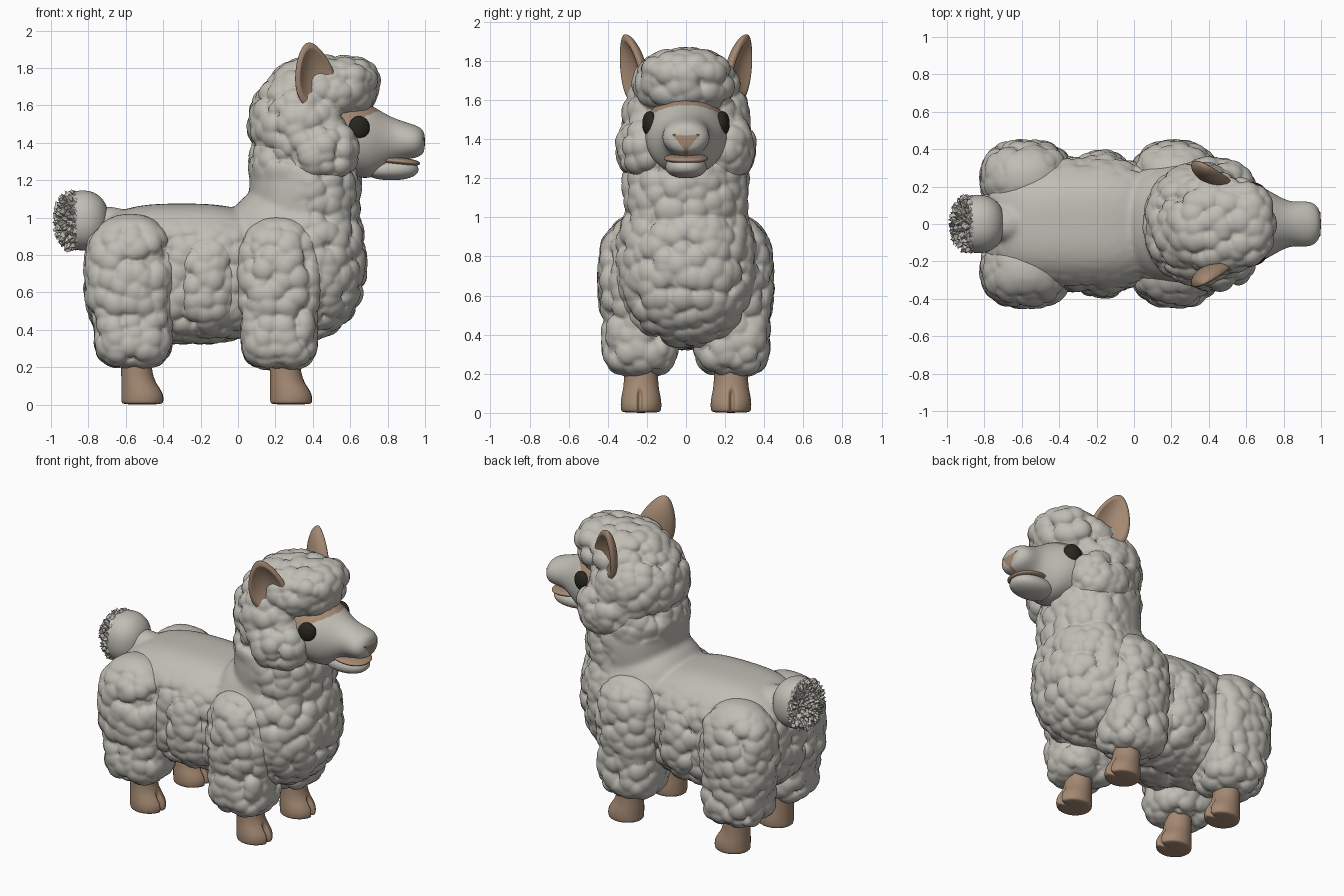
import bpy, bmesh, math, random
from mathutils import Vector, Matrix, Euler, noise

if "Cube" in bpy.data.objects:
    bpy.data.objects.remove(bpy.data.objects["Cube"])

random.seed(4)


def material(name, rgb):
    m = bpy.data.materials.new(name)
    m.diffuse_color = (*rgb, 1)
    m.use_nodes = True
    m.node_tree.nodes["Principled BSDF"].inputs["Base Color"].default_value = m.diffuse_color
    return m


WOOL = material("pale wool", (0.53, 0.51, 0.46))
TAN = material("tan skin", (0.37, 0.25, 0.17))
DARK = material("dark eye", (0.02, 0.019, 0.013))


def clamp(t):
    return max(0.0, min(1.0, t))


def blob(bm, c, r, n=2.0, sub=4, rot=(0, 0, 0)):
    """Add a superellipsoid: n = 2 is round, higher is boxier."""
    verts = bmesh.ops.create_icosphere(bm, subdivisions=sub, radius=1)["verts"]
    turn = Euler(rot).to_matrix()
    for v in verts:
        k = sum(abs(a) ** n for a in v.co) ** (-1 / n)
        v.co = Vector(c) + turn @ Vector([a * k * b for a, b in zip(v.co, r)])


def loft(bm, rings, seg=24):
    """Skin ellipses given as (centre, axis u, axis v)."""
    loops = []
    for c, u, w in rings:
        angles = [2 * math.pi * i / seg for i in range(seg)]
        loops.append([bm.verts.new(Vector(c) + Vector(u) * math.cos(a) + Vector(w) * math.sin(a))
                      for a in angles])
    for a, b in zip(loops, loops[1:]):
        for i in range(seg):
            j = (i + 1) % seg
            bm.faces.new((a[i], a[j], b[j], b[i]))
    bm.faces.new(loops[0])
    bm.faces.new(loops[-1])
    bmesh.ops.recalc_face_normals(bm, faces=bm.faces[:])


def finish(bm, name, mats, side=1, smooth=True):
    """Turn the bmesh into an object; side = -1 mirrors it across y."""
    if side < 0:
        bmesh.ops.scale(bm, vec=(1, -1, 1), verts=bm.verts[:])
        bmesh.ops.reverse_faces(bm, faces=bm.faces[:])
    for f in bm.faces:
        f.smooth = smooth
    me = bpy.data.meshes.new(name)
    bm.to_mesh(me)
    bm.free()
    for m in mats:
        me.materials.append(m)
    ob = bpy.data.objects.new(name, me)
    bpy.context.collection.objects.link(ob)
    return ob


def bake(ob):
    """Apply all modifiers."""
    bpy.context.view_layer.update()
    me = bpy.data.meshes.new_from_object(ob.evaluated_get(bpy.context.evaluated_depsgraph_get()))
    ob.modifiers.clear()
    ob.data = me
    for p in me.polygons:
        p.use_smooth = True
    return me


def curliness(p):
    """Curls everywhere but the back and the rear base of the neck."""
    w = 1 - clamp((p.z - 0.88) / 0.12) if p.z < 1.12 else clamp((p.z - 1.2) / 0.1)
    return max(w, clamp((p.x - 0.28) / 0.12))


def fleece(name, parts, side=1, relax=6):
    """Fuse blobs into one skin and raise round curls on it."""
    bm = bmesh.new()
    for c, r, n in parts:
        blob(bm, c, r, n)
    ob = finish(bm, name, [WOOL], side)
    rm = ob.modifiers.new("fuse", "REMESH")
    rm.mode = "VOXEL"
    rm.voxel_size = 0.0125
    sm = ob.modifiers.new("relax", "SMOOTH")
    sm.factor = 0.5
    sm.iterations = relax
    me = bake(ob)
    moved = []
    for v in me.vertices:
        near = noise.voronoi(v.co * 13)[0][0]
        dome = math.sqrt(max(0.0, 1 - (near / 0.9) ** 2))
        moved.append(v.co + v.normal * curliness(v.co) * (0.042 * dome - 0.016))
    for v, co in zip(me.vertices, moved):
        v.co = co
    me.update()
    return ob


# Torso, chest, neck and tail root in one skin
fleece("body_fleece", [
    ((-0.30, 0, 0.71), (0.50, 0.34, 0.365), 3.0),
    ((0.29, 0, 0.77), (0.38, 0.35, 0.42), 2.4),
    ((0.35, 0, 1.15), (0.29, 0.31, 0.42), 2.3),
    ((-0.70, 0, 0.99), (0.13, 0.09, 0.07), 2.0)], relax=16)
fleece("belly_fleece", [((-0.17, 0, 0.67), (0.20, 0.375, 0.325), 2.6)])

# Head wool: skull, crown, fringe and cheeks
fleece("head_fleece", [
    ((0.34, 0, 1.50), (0.27, 0.31, 0.28), 2.1),
    ((0.45, 0, 1.68), (0.28, 0.255, 0.17), 2.1),
    ((0.56, 0, 1.735), (0.18, 0.22, 0.11), 2.3),
    ((0.43, 0.195, 1.36), (0.20, 0.145, 0.165), 2.2),
    ((0.43, -0.195, 1.36), (0.20, 0.145, 0.165), 2.2)])

# Face: rows of x, top, bottom, half width
bm = bmesh.new()
face = [(0.45, 1.64, 1.22, 0.22), (0.58, 1.64, 1.22, 0.222), (0.66, 1.62, 1.21, 0.208),
        (0.72, 1.60, 1.21, 0.182), (0.78, 1.56, 1.25, 0.145), (0.84, 1.53, 1.30, 0.118),
        (0.90, 1.51, 1.312, 0.122), (0.95, 1.495, 1.318, 0.120), (0.987, 1.475, 1.335, 0.09),
        (1.0, 1.44, 1.37, 0.04)]
loft(bm, [((x, 0, (t + b) / 2), (0, w, 0), (0, 0, (t - b) / 2)) for x, t, b, w in face])
ob = finish(bm, "face", [WOOL, TAN])
ob.modifiers.new("round", "SUBSURF").levels = 3
for p in bake(ob).polygons:
    x, y, z = p.center
    brow = x < 0.79 and z > 1.5 + (x - 0.58) * 0.42
    nose = x > 0.95 and z < 1.42 and abs(y) < 0.012 + max(0, z - 1.35) * 0.8
    p.material_index = int(brow or nose or x < 0.6)

# Lower jaw and lip line
bm = bmesh.new()
blob(bm, (0.82, 0, 1.258), (0.145, 0.105, 0.058), 2.2)
finish(bm, "lower_jaw", [WOOL])
bm = bmesh.new()
blob(bm, (0.85, 0, 1.302), (0.125, 0.113, 0.022), 2.2, rot=(0, 0.1, 0))
finish(bm, "lips", [TAN])

# Frayed tail tuft
bm = bmesh.new()
blob(bm, (0, 0, 0), (0.14, 0.155, 0.16), 2.2, sub=5)
for v in bm.verts:
    fray = clamp((-v.co.x - 0.03) / 0.04)
    v.co *= 1 + fray * random.uniform(-0.16, 0.2)
bmesh.ops.translate(bm, vec=(-0.83, 0, 0.985), verts=bm.verts[:])
ob = finish(bm, "tail_tuft", [WOOL])
for p in ob.data.polygons:
    p.use_smooth = p.center.x > -0.86

for side, tag in ((1, "left"), (-1, "right")):
    # Woolly upper legs
    fleece("rear_leg_fleece_" + tag, [
        ((-0.575, 0.245, 0.68), (0.23, 0.185, 0.34), 2.5),
        ((-0.56, 0.235, 0.40), (0.19, 0.175, 0.185), 3.5)], side)
    fleece("front_leg_fleece_" + tag, [
        ((0.22, 0.25, 0.68), (0.215, 0.18, 0.33), 2.4),
        ((0.22, 0.235, 0.39), (0.185, 0.175, 0.185), 3.5)], side)

    # Bare lower legs with cloven feet: rows of z, x, half length, half width
    for part, x0 in (("front_leg_", 0.25), ("rear_leg_", -0.545)):
        bm = bmesh.new()
        rows = [(0.0, 0.035, 0.105, 0.095), (0.012, 0.035, 0.115, 0.104),
                (0.05, 0.036, 0.115, 0.106), (0.09, 0.025, 0.105, 0.10),
                (0.14, 0.006, 0.085, 0.088), (0.24, -0.002, 0.082, 0.087),
                (0.36, -0.002, 0.082, 0.087)]
        loft(bm, [((x0 + x, 0.23, z), (a, 0, 0), (0, b, 0)) for z, x, a, b in rows])
        ob = finish(bm, part + tag, [TAN], side)
        ob.modifiers.new("round", "SUBSURF").levels = 2
        for v in bake(ob).vertices:
            if v.co.x > x0 + 0.06 and v.co.z < 0.13:
                groove = math.exp(-((abs(v.co.y) - 0.235) / 0.011) ** 2)
                v.co.x -= 0.04 * groove * clamp((0.13 - v.co.z) / 0.04)

    # Eye
    bm = bmesh.new()
    blob(bm, (0.648, 0.187, 1.48), (0.058, 0.034, 0.063), rot=(0, 0, -0.3))
    finish(bm, "eye_" + tag, [DARK], side)

    # Nostril
    bm = bmesh.new()
    blob(bm, (0.981, 0.052, 1.415), (0.014, 0.022, 0.008), sub=3, rot=(0.5, 0, -0.6))
    finish(bm, "nostril_" + tag, [TAN], side)

    # Leaf-shaped ear, hollow on its outer front
    bm = bmesh.new()
    blob(bm, (0, 0, 0), (1, 1, 1), sub=5)
    for v in bm.verts:
        u, d, w = v.co
        if d > 0:
            d = 0.35 * d - 1.0 * max(0.0, 0.7 - u * u - w * w)
        v.co = (0.115 * u * (1 - 0.3 * w), 0.065 * d, 0.185 * w)
    tilt = Matrix.Rotation(-0.2, 4, "Y") @ Matrix.Rotation(-0.2, 4, "X") @ Matrix.Rotation(-0.45, 4, "Z")
    bm.transform(Matrix.Translation((0.41, 0.28, 1.757)) @ tilt)
    finish(bm, "ear_" + tag, [TAN], side)
